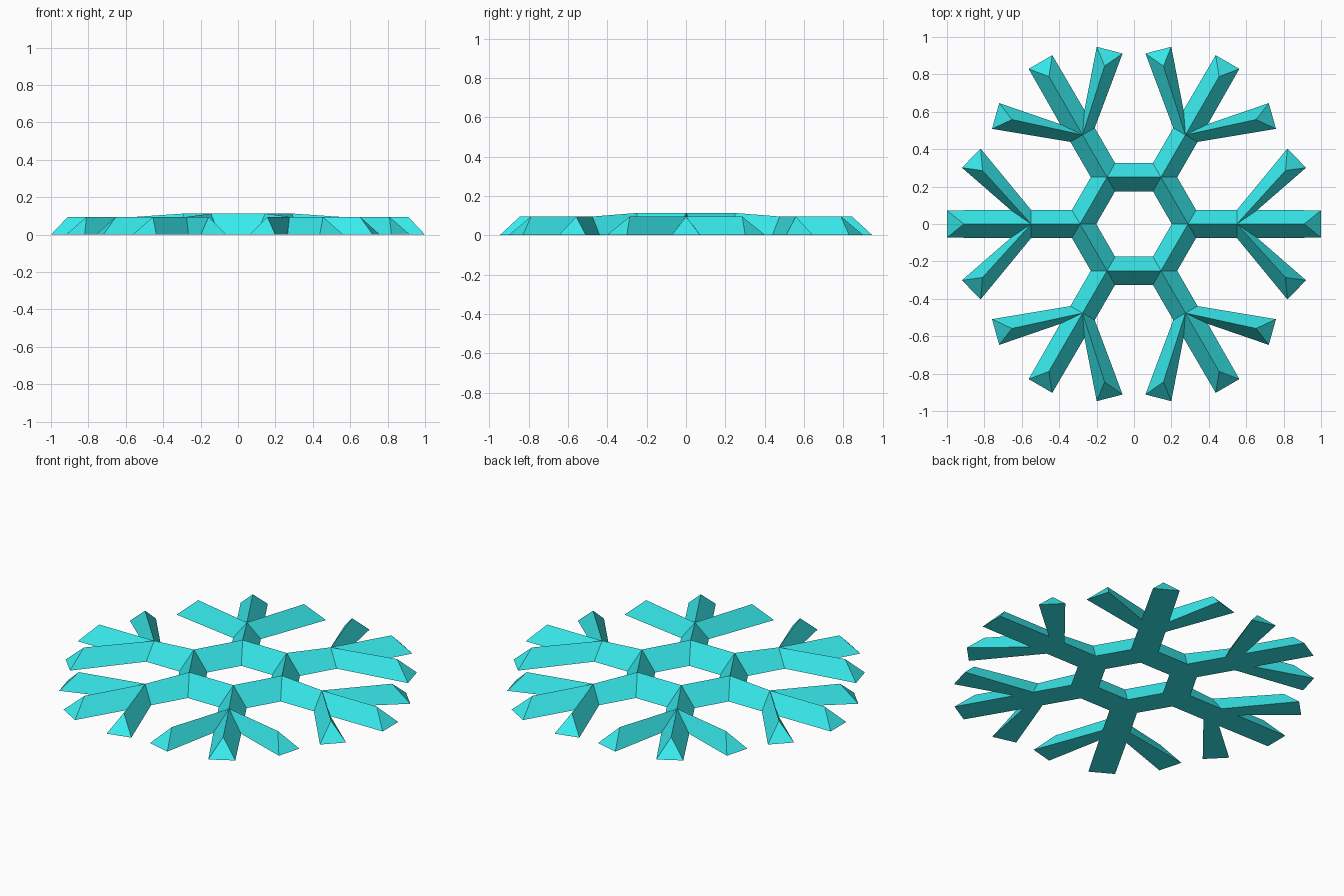
import bpy, bmesh
from math import cos, sin, radians, pi
from mathutils import Matrix, Vector

if "Cube" in bpy.data.objects:
    bpy.data.objects.remove(bpy.data.objects["Cube"])

C30, S30 = cos(radians(30)), sin(radians(30))
W = 0.075           # half width of every bar
H_RING = 0.113      # ridge height of the ring
H_ARM = 0.095       # ridge height of the arms

# Key points of one half sector (0 to 30 degrees)
P = {
    "ring_in": (0.175 / C30, 0, 0), "ring_top": (0.25 / C30, 0, H_RING),
    "mid_in": (0.175 * C30, 0.175 * S30, 0),
    "mid_top": (0.25 * C30, 0.25 * S30, H_RING),
    "mid_out": (0.325 * C30, 0.325 * S30, 0),
    "arm_in": ((0.325 - W * S30) / C30, W, 0),
    "fork_top": (0.55, 0, H_ARM), "fork_out": (0.55, W, 0),
    "crotch": (0.66, W, 0),
    "branch_a": (0.82, 0.403, 0), "branch_b": (0.92, 0.301, 0),
    "branch_top": (0.81, 0.286, H_ARM),
    "tip_side": (1, 0.073, 0), "tip": (1, 0, 0), "tip_top": (0.91, 0, H_ARM),
}
FACES = [
    "ring_in mid_in mid_top ring_top",             # ring, inner slope
    "ring_top mid_top mid_out arm_in",             # ring, outer slope
    "ring_top arm_in fork_out fork_top",           # arm before the fork
    "fork_top fork_out branch_a branch_top",       # side branch
    "branch_top branch_a branch_b",
    "branch_top branch_b crotch fork_top",
    "fork_top crotch tip_side tip_top",            # centre prong
    "tip_top tip_side tip",
    "ring_in tip tip_side crotch fork_out arm_in mid_out mid_in",  # underside
    "crotch branch_b branch_a fork_out",
]

# Mirror each half sector and turn it six times
bm = bmesh.new()
for k in range(6):
    for side in (1, -1):
        m = Matrix.Rotation(k * pi / 3, 4, 'Z') @ Matrix.Diagonal((1, side, 1, 1))
        v = {n: bm.verts.new(m @ Vector(p)) for n, p in P.items()}
        for f in FACES:
            bm.faces.new([v[n] for n in f.split()])
bmesh.ops.remove_doubles(bm, verts=bm.verts[:], dist=0.0005)
bmesh.ops.recalc_face_normals(bm, faces=bm.faces[:])

me = bpy.data.meshes.new("snowflake")
bm.to_mesh(me)
bm.free()
snowflake = bpy.data.objects.new("snowflake", me)
bpy.context.collection.objects.link(snowflake)

# Turquoise ice
mat = bpy.data.materials.new("ice")
mat.diffuse_color = (0.04, 0.83, 0.85, 1)
mat.use_nodes = True
mat.node_tree.nodes["Principled BSDF"].inputs["Base Color"].default_value = mat.diffuse_color
me.materials.append(mat)
